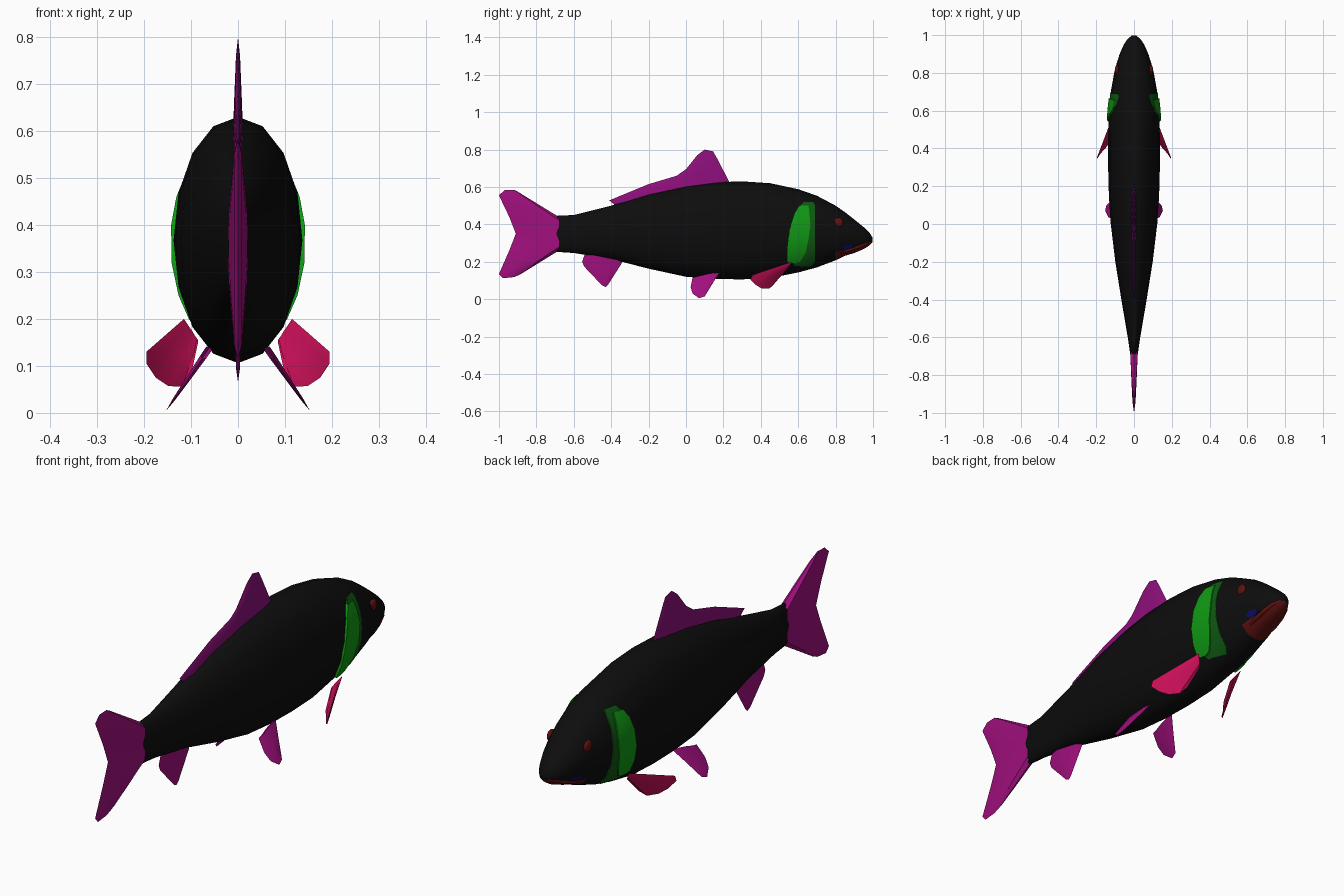
import bpy, bmesh, math
from mathutils import Vector

cube = bpy.data.objects.get("Cube")
if cube:
    bpy.data.objects.remove(cube, do_unlink=True)


def material(name, rgb):
    m = bpy.data.materials.new(name)
    m.use_nodes = True
    m.diffuse_color = (*rgb, 1)
    node = next(n for n in m.node_tree.nodes if n.type == 'BSDF_PRINCIPLED')
    node.inputs["Base Color"].default_value = (*rgb, 1)
    return m


BLACK = material("skin_black", (0.004, 0.004, 0.004))
PURPLE = material("fin_purple", (0.36, 0.005, 0.21))
VIOLET = material("dorsal_violet", (0.27, 0.005, 0.2))
CRIMSON = material("pectoral_crimson", (0.6, 0.005, 0.1))
GREEN = material("gill_green", (0.005, 0.32, 0.007))
DARK_GREEN = material("gill_dark_green", (0.005, 0.1, 0.006))
RED = material("mouth_dark_red", (0.11, 0.006, 0.005))
BLUE = material("mouth_corner_blue", (0.004, 0.004, 0.12))


def finish(bm, name, mats, angle=40):
    bmesh.ops.remove_doubles(bm, verts=bm.verts, dist=0.0002)
    bmesh.ops.recalc_face_normals(bm, faces=bm.faces)
    me = bpy.data.meshes.new(name)
    bm.to_mesh(me)
    bm.free()
    for m in mats:
        me.materials.append(m)
    ob = bpy.data.objects.new(name, me)
    bpy.context.collection.objects.link(ob)
    bpy.ops.object.select_all(action='DESELECT')
    ob.select_set(True)
    bpy.context.view_layer.objects.active = ob
    bpy.ops.object.shade_smooth_by_angle(angle=math.radians(angle))
    return ob


def loft(bm, rows, closed=False):
    vs = [[bm.verts.new(p) for p in r] for r in rows]
    n = len(rows[0])
    for a, b in zip(vs, vs[1:]):
        for i in range(n if closed else n - 1):
            j = (i + 1) % n
            bm.faces.new((a[i], a[j], b[j], b[i]))
    return vs


# Body stations: y, half width, belly height, back height
BODY = [(-0.735, 0.006, 0.31, 0.39), (-0.69, 0.02, 0.253, 0.446), (-0.6, 0.033, 0.247, 0.45),
        (-0.4, 0.067, 0.215, 0.5), (-0.2, 0.099, 0.163, 0.562), (0, 0.123, 0.12, 0.605),
        (0.15, 0.133, 0.108, 0.625), (0.3, 0.137, 0.106, 0.63), (0.45, 0.137, 0.113, 0.62),
        (0.6, 0.134, 0.143, 0.588), (0.7, 0.123, 0.17, 0.553), (0.8, 0.105, 0.208, 0.5),
        (0.85, 0.092, 0.232, 0.465), (0.9, 0.076, 0.247, 0.426), (0.95, 0.054, 0.268, 0.385),
        (0.98, 0.034, 0.287, 0.357), (0.997, 0.012, 0.305, 0.33)]
SIDES = 16


def skin(y, z, lift=0.0):
    """Half width of the body at a given length and height."""
    for a, b in zip(BODY, BODY[1:]):
        if a[0] <= y <= b[0]:
            t = (y - a[0]) / (b[0] - a[0])
            w, lo, hi = (a[k] + t * (b[k] - a[k]) for k in (1, 2, 3))
            s = (2 * z - lo - hi) / (hi - lo)
            return w * math.sqrt(max(0, 1 - s * s)) + lift
    return lift


# Body with the mouth on the underside of the snout
bm = bmesh.new()
rows = []
for y, w, lo, hi in BODY:
    angles = [2 * math.pi * i / SIDES for i in range(SIDES)]
    rows.append([(w * math.sin(a), y, (lo + hi) / 2 + (hi - lo) / 2 * math.cos(a)) for a in angles])
ends = loft(bm, rows, closed=True)
bm.faces.new(ends[0])
bm.faces.new(ends[-1])
bm.faces.ensure_lookup_table()
for s in range(len(BODY) - 1):
    for i in range(SIDES):
        if BODY[s][0] > 0.79 and abs(i + 0.5 - SIDES / 2) < 2:
            bm.faces[s * SIDES + i].material_index = 1
finish(bm, "body", [BLACK, RED], 60)


# Fins: thick at the root, with a bevelled thin rim
def fin(name, root, tip, thick, mat, side=(1, 0, 0)):
    bm = bmesh.new()
    root, tip, side = [Vector(p) for p in root], [Vector(p) for p in tip], Vector(side).normalized()
    last = len(root) - 1
    for sign in (-1, 1):
        rows = []
        for t, bulge in ((0, 1), (0.45, 0.7), (0.82, 0.4), (1, 0)):
            rows.append([r.lerp(p, t) + side * sign * thick * bulge * (0 < i < last)
                         for i, (r, p) in enumerate(zip(root, tip))])
        loft(bm, rows)
    return finish(bm, name, [mat], 35)


def flat_fin(name, start, end, outline, thick, mat):
    n = len(outline) - 1
    a, b = Vector((0, *start)), Vector((0, *end))
    fin(name, [a.lerp(b, i / n) for i in range(n + 1)], [(0, *p) for p in outline], thick, mat)


flat_fin("tail_fin", (-0.68, 0.44), (-0.68, 0.26),
         [(-0.9, 0.575), (-0.92, 0.585), (-0.97, 0.583), (-1, 0.555), (-0.945, 0.44), (-0.91, 0.35),
          (-0.945, 0.26), (-1, 0.135), (-0.98, 0.112), (-0.92, 0.118), (-0.89, 0.13)], 0.02, PURPLE)
flat_fin("dorsal_fin", (-0.37, 0.495), (0.22, 0.615),
         [(-0.41, 0.528), (-0.37, 0.545), (-0.2, 0.615), (-0.05, 0.66), (0, 0.695), (0.06, 0.77),
          (0.1, 0.8), (0.145, 0.79), (0.165, 0.755), (0.23, 0.63)], 0.011, VIOLET)
flat_fin("anal_fin", (-0.54, 0.245), (-0.34, 0.205),
         [(-0.555, 0.2), (-0.545, 0.175), (-0.45, 0.075), (-0.43, 0.065), (-0.415, 0.08), (-0.345, 0.19)],
         0.01, PURPLE)


# Paired fins
def spread(y, z):
    return 0.063 + (0.135 - z) * 0.69


pelvic_root = [(0.035, 0.115), (0.07, 0.12), (0.11, 0.13), (0.15, 0.137), (0.18, 0.14)]
pelvic_tip = [(0.025, 0.065), (0.035, 0.03), (0.07, 0.005), (0.1, 0.015), (0.17, 0.13)]
pectoral_root = [(0.115, 0.565, 0.2), (0.11, 0.56, 0.19), (0.103, 0.555, 0.18),
                 (0.097, 0.545, 0.17), (0.09, 0.54, 0.16), (0.085, 0.53, 0.15)]
pectoral_tip = [(0.195, 0.355, 0.13), (0.195, 0.345, 0.105), (0.175, 0.375, 0.075),
                (0.148, 0.405, 0.057), (0.12, 0.445, 0.056), (0.1, 0.47, 0.08)]


def rule_grid(front, back, zs, steps, sx, lift):
    rows = []
    for yf, yb, z in zip(front, back, zs):
        ys = [yb + (yf - yb) * i / steps for i in range(steps + 1)]
        top = [(sx * skin(y, z, lift), y, z) for y in ys]
        rows.append([(sx * skin(ys[0], z, -0.004), ys[0], z), *top,
                     (sx * skin(ys[-1], z, -0.004), ys[-1], z)])
    return rows


def plate(name, front, back, zs, sx, lift, mat):
    bm = bmesh.new()
    loft(bm, rule_grid(front, back, zs, 4, sx, lift))
    ob = finish(bm, name, [mat], 50)
    # Recalculated open patches may face inward, so turn them outward
    if sum(p.normal.x * p.area for p in ob.data.polygons) * sx < 0:
        ob.data.flip_normals()


for label, sx in (("left", 1), ("right", -1)):
    fin(label + "_pelvic_fin", [(sx * spread(*p), *p) for p in pelvic_root],
        [(sx * spread(*p), *p) for p in pelvic_tip], 0.007, PURPLE, (sx, 0, 0.7))
    fin(label + "_pectoral_fin", [(sx * x, y, z) for x, y, z in pectoral_root],
        [(sx * x, y, z) for x, y, z in pectoral_tip], 0.008, CRIMSON, (sx * 0.6, 0.5, 0.6))

    # Gill: dark band with a bright cover over its rear part
    heights = [0.175, 0.2, 0.25, 0.32, 0.4, 0.46, 0.5, 0.52]
    plate(label + "_gill_band", [0.67, 0.69, 0.69, 0.69, 0.69, 0.69, 0.69, 0.68],
          [0.58, 0.57, 0.56, 0.56, 0.57, 0.59, 0.61, 0.63], heights, sx, 0.004, DARK_GREEN)
    plate(label + "_gill_cover", [0.585, 0.61, 0.64, 0.655, 0.665, 0.66, 0.655],
          [0.555, 0.54, 0.54, 0.545, 0.56, 0.58, 0.605], [0.19, 0.2, 0.25, 0.32, 0.4, 0.46, 0.5],
          sx, 0.009, GREEN)
    plate(label + "_mouth_corner", [0.87, 0.895, 0.885], [0.84, 0.835, 0.855],
          [0.268, 0.28, 0.292], sx, 0.003, BLUE)

    # Eye
    bm = bmesh.new()
    bmesh.ops.create_uvsphere(bm, u_segments=16, v_segments=10, radius=0.026)
    bmesh.ops.scale(bm, vec=(0.45, 1, 1), verts=bm.verts)
    bmesh.ops.translate(bm, vec=(sx * skin(0.815, 0.41, -0.002), 0.815, 0.41), verts=bm.verts)
    finish(bm, label + "_eye", [RED], 60)

    # Lip running from the corner of the mouth to the snout
    bm = bmesh.new()
    rows = []
    for y, z, r in ((0.83, 0.246, 0.004), (0.87, 0.262, 0.009), (0.92, 0.28, 0.009),
                    (0.96, 0.296, 0.008), (0.99, 0.308, 0.006)):
        x = skin(y, z, -0.002)
        rows.append([(sx * (x + r * math.cos(k * math.pi / 4)), y, z + r * math.sin(k * math.pi / 4))
                     for k in range(8)])
    caps = loft(bm, rows, closed=True)
    bm.faces.new(caps[0])
    bm.faces.new(caps[-1])
    finish(bm, label + "_lip", [RED], 60)
